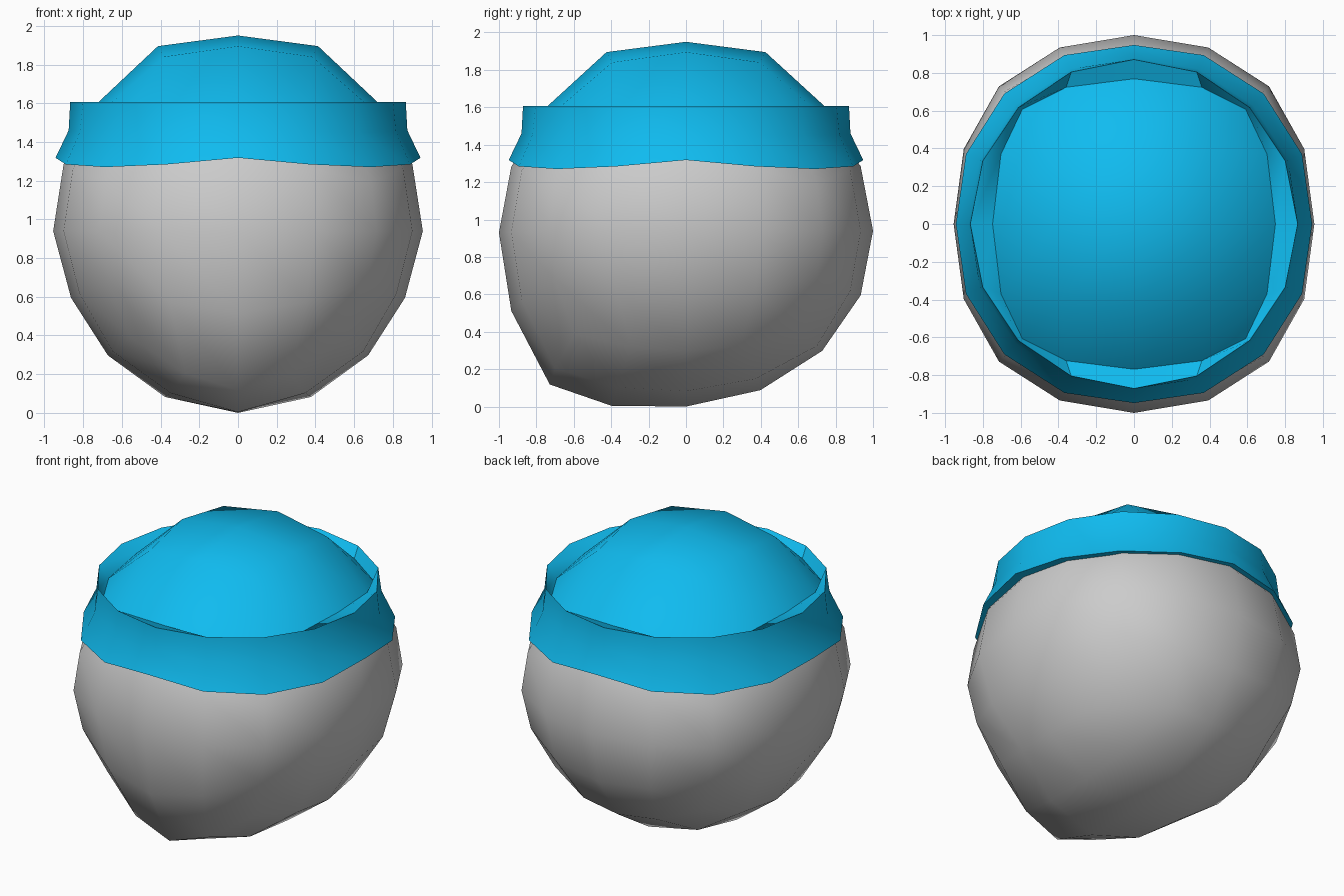
import bpy, bmesh, math
from mathutils import Vector

if "Cube" in bpy.data.objects:
    bpy.data.objects.remove(bpy.data.objects["Cube"])


def finish(bm, name, angle=None, color=None):
    bmesh.ops.recalc_face_normals(bm, faces=bm.faces)
    me = bpy.data.meshes.new(name)
    bm.to_mesh(me)
    bm.free()
    ob = bpy.data.objects.new(name, me)
    bpy.context.collection.objects.link(ob)
    bpy.ops.object.select_all(action='DESELECT')
    ob.select_set(True)
    bpy.context.view_layer.objects.active = ob
    if angle:
        bpy.ops.object.shade_smooth_by_angle(angle=math.radians(angle))
    else:
        bpy.ops.object.shade_smooth()
    if color:
        mat = bpy.data.materials.new(name + "_colour")
        mat.diffuse_color = color
        mat.use_nodes = True
        mat.node_tree.nodes["Principled BSDF"].inputs["Base Color"].default_value = mat.diffuse_color
        me.materials.append(mat)
    return ob


# Head: cube subdivided into a rounded ball, narrowed jaw, chin pulled down
CHIN = Vector((0, -0.707, -0.707))


def head_point(co):
    d = Vector([math.tan(c * math.pi / 4) for c in co]).normalized()
    x = d.x * (1.03 - 0.075 * d.x ** 4)
    y = d.y * (1.04 - 0.04 * d.y ** 4)
    z = 0.94 + d.z * (0.90 + 0.03 * d.z ** 4)
    if d.z < 0:
        x *= 1 - 0.12 * abs(d.z) * math.sqrt(max(0, 1 - d.z ** 2))
    z -= 0.18 * math.exp(-(d - CHIN).length_squared / 0.2)
    return Vector((x, y, z))


bm = bmesh.new()
bmesh.ops.create_cube(bm, size=2)
bmesh.ops.subdivide_edges(bm, edges=bm.edges[:], cuts=3, use_grid_fill=True)
for v in bm.verts:
    v.co = head_point(v.co)
low = min(v.co.z for v in bm.verts)
bmesh.ops.translate(bm, verts=bm.verts[:], vec=(0, 0, -low))
finish(bm, "head")

# Hat crown: 4 x 4 domed grid, one octant of points mirrored around
OCTANT = {(0, 0): (0, 0, 1.95), (1, 0): (0.42, 0, 1.895),
          (1, 1): (0.39, 0.39, 1.84), (2, 0): (0.76, 0, 1.58),
          (2, 1): (0.715, 0.365, 1.56), (2, 2): (0.60, 0.60, 1.51)}


def crown_point(i, j):
    a, b = abs(i), abs(j)
    p, q, z = OCTANT[(max(a, b), min(a, b))]
    if b > a:
        p, q = q, p
    return (math.copysign(p, i) * 0.985, math.copysign(q, j) * 1.012, z)


bm = bmesh.new()
R = range(-2, 3)
grid = {(i, j): bm.verts.new(crown_point(i, j)) for i in R for j in R}
for i in range(-2, 2):
    for j in range(-2, 2):
        bm.faces.new([grid[k] for k in
                      ((i, j), (i + 1, j), (i + 1, j + 1), (i, j + 1))])

# Hat brim: 16-sided rings (radius, bulge, height, droop at diagonals)
rim = [v for (i, j), v in grid.items() if max(abs(i), abs(j)) == 2]
rim.sort(key=lambda v: math.atan2(v.co.y, v.co.x) % (2 * math.pi - 1e-4))
BRIM = [(0.867, 0.0, 1.607, 0.0), (0.875, 0.012, 1.46, 0.01),
        (0.943, 0.028, 1.318, 0.048), (0.86, 0.02, 1.318, 0.04)]
prev = rim
for r, bulge, z, droop in BRIM:
    ring = []
    for k in range(16):
        t = k * math.pi / 8
        c = abs(math.sin(2 * t))
        rad = r + bulge * c
        ring.append(bm.verts.new((rad * math.cos(t), rad * math.sin(t) * 1.005,
                                  z - droop * c)))
    for k in range(16):
        n = (k + 1) % 16
        bm.faces.new((prev[k], prev[n], ring[n], ring[k]))
    prev = ring
finish(bm, "hat", 40, (0.005, 0.5, 0.87, 1))
